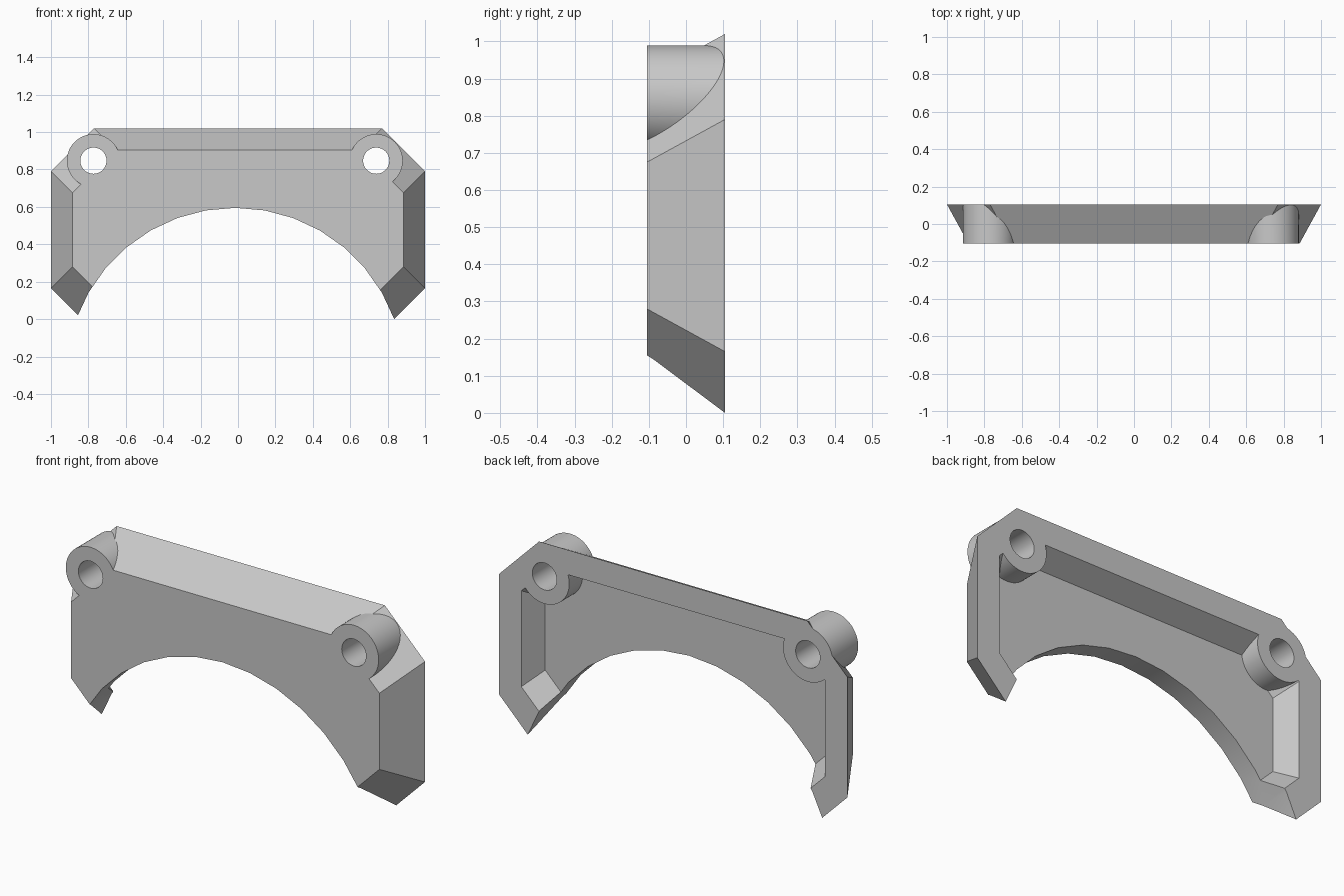
import bpy, bmesh, math
from mathutils import Matrix

if "Cube" in bpy.data.objects:
    bpy.data.objects.remove(bpy.data.objects["Cube"], do_unlink=True)

FRONT, BACK = -0.105, 0.105
SLOPE = 0.115 / (BACK - FRONT)      # inward lean of every sloped wall
HOLE_CENTERS = [(-0.773, 0.847), (0.739, 0.847)]

# One flat colour
grey = bpy.data.materials.new("light grey")
grey.use_nodes = True
colour = (0.58, 0.58, 0.58, 1)
grey.diffuse_color = colour
grey.node_tree.nodes["Principled BSDF"].inputs["Base Color"].default_value = colour


def make_object(name, bm):
    bmesh.ops.recalc_face_normals(bm, faces=bm.faces)
    mesh = bpy.data.meshes.new(name)
    bm.to_mesh(mesh)
    bm.free()
    mesh.materials.append(grey)
    obj = bpy.data.objects.new(name, mesh)
    bpy.context.collection.objects.link(obj)
    return obj


def tapered_block(name, half, y_back, y_front):
    """Mirror a half profile drawn at BACK and loft it, shrinking towards the front."""
    bm = bmesh.new()
    rings = []
    for y in (y_back, y_front):
        s = (BACK - y) * SLOPE
        # corners above mid-height sink, corners below rise
        right = [(x - s, z - s if z > 0.5 else z + s) for x, z in half]
        outline = right + [(-x, z) for x, z in reversed(right)]
        rings.append([bm.verts.new((x, y, z)) for x, z in outline])
    a, b = rings
    bm.faces.new(a)
    bm.faces.new(b)
    for i in range(len(a)):
        j = (i + 1) % len(a)
        bm.faces.new((a[i], a[j], b[j], b[i]))
    return make_object(name, bm)


def cylinder(name, x, z, radius, depth, sides):
    bm = bmesh.new()
    turn = Matrix.Translation((x, 0, z)) @ Matrix.Rotation(math.pi / 2, 4, "X")
    bmesh.ops.create_cone(bm, cap_ends=True, segments=sides, radius1=radius,
                          radius2=radius, depth=depth, matrix=turn)
    return make_object(name, bm)


def combine(target, other, operation):
    mod = target.modifiers.new(operation.title(), "BOOLEAN")
    mod.operation = operation
    mod.solver = "EXACT"
    mod.object = other
    other.hide_render = True
    bpy.context.view_layer.objects.active = target
    bpy.ops.object.modifier_apply(modifier=mod.name)
    bpy.data.objects.remove(other, do_unlink=True)


# Outer body with bevelled sides, overlong until it is trimmed at the end
outer = [(0.635, -0.2), (1.0, 0.165), (1.0, 0.79), (0.77, 1.02)]
bracket = tapered_block("arched_bracket", outer, BACK + 0.02, FRONT - 0.02)

# Hollow in the back, leaving a rim inside the outline
rim = 0.128
corner = rim * math.tan(math.pi / 8)
low = rim * 0.58
inner = [(0.635 - rim, -0.2 + low), (1.0 - rim, 0.165 + low),
         (1.0 - rim, 0.79 - corner), (0.77 - corner, 1.02 - rim)]
combine(bracket, tapered_block("pocket_cutter", inner, BACK + 0.06, -0.005), "DIFFERENCE")

# Screw bosses and their through holes
for x, z in HOLE_CENTERS:
    combine(bracket, cylinder("screw_boss", x, z, 0.142, 0.4, 64), "UNION")
for x, z in HOLE_CENTERS:
    combine(bracket, cylinder("hole_cutter", x, z, 0.07, 1, 48), "DIFFERENCE")

# Arched opening
combine(bracket, cylinder("arch_cutter", -0.015, -0.31, 0.905, 1.2, 36), "DIFFERENCE")

# Trim front and back flat
bm = bmesh.new()
bmesh.ops.create_cube(bm, size=1, matrix=Matrix.Diagonal((4, BACK - FRONT, 4, 1)))
combine(bracket, make_object("trim_slab", bm), "INTERSECT")

# Smooth round walls, keep the bevel edges crisp
bpy.ops.object.select_all(action="DESELECT")
bracket.select_set(True)
bpy.context.view_layer.objects.active = bracket
bpy.ops.object.shade_smooth_by_angle(angle=math.radians(25))
